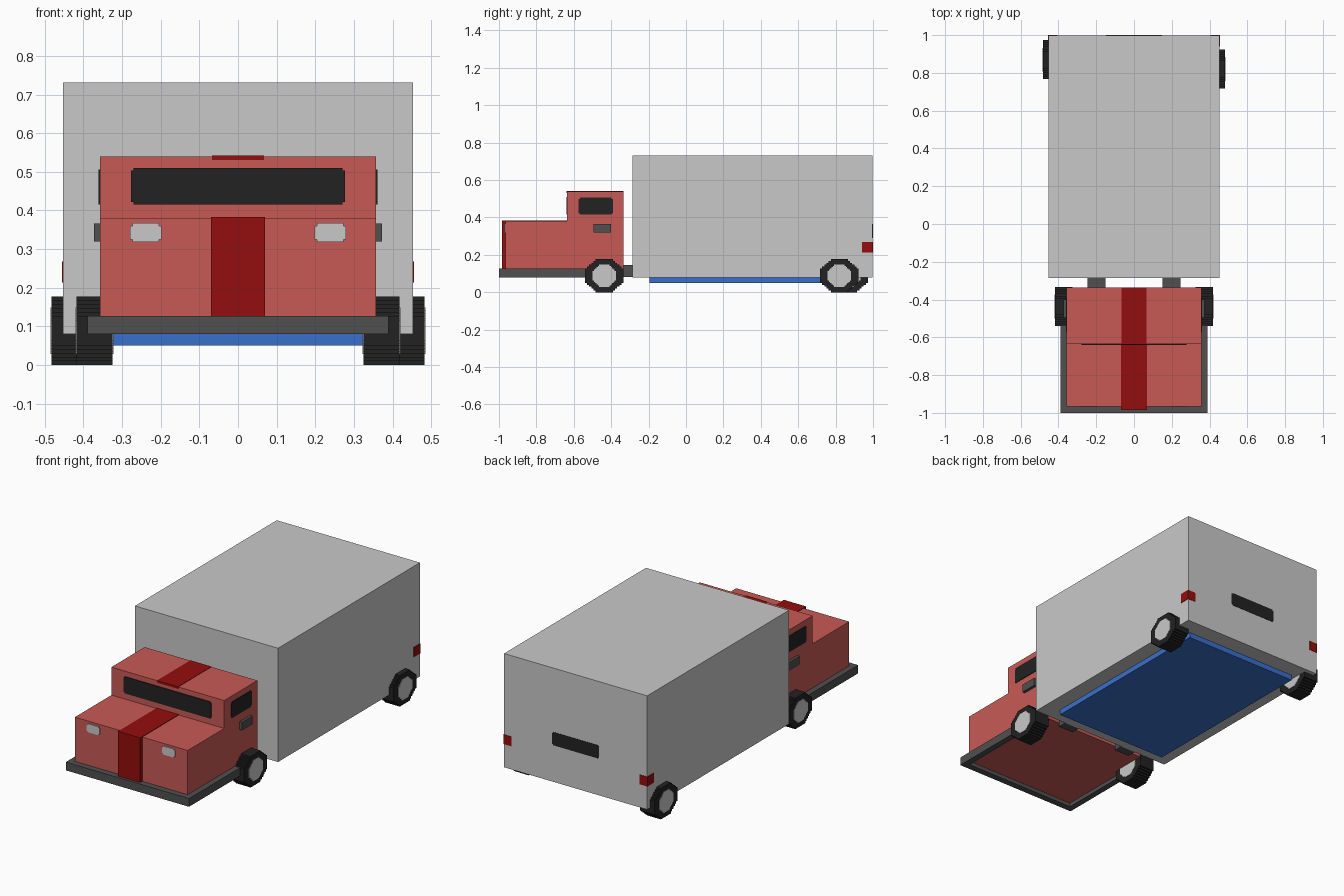
import bpy, bmesh

if "Cube" in bpy.data.objects:
    bpy.data.objects.remove(bpy.data.objects["Cube"])


def material(name, rgb):
    m = bpy.data.materials.new(name)
    m.diffuse_color = (*rgb, 1)
    m.use_nodes = True
    m.node_tree.nodes["Principled BSDF"].inputs["Base Color"].default_value = m.diffuse_color
    return m


RED = material("cab red", (0.578, 0.102, 0.091))
DARK_RED = material("dark red", (0.296, 0.004, 0.004))
GREY = material("light grey", (0.584, 0.584, 0.584))
DARK_GREY = material("dark grey", (0.08, 0.08, 0.08))
BLACK = material("black", (0.016, 0.016, 0.016))
BLUE = material("blue", (0.042, 0.162, 0.604))


def prism(name, pts, axis, a, b, mat):
    """Extrude a 2D outline along an axis from a to b."""
    def place(p, t):
        q = list(p)
        q.insert("xyz".index(axis), t)
        return q
    bm = bmesh.new()
    face = bm.faces.new([bm.verts.new(place(p, a)) for p in pts])
    new = bmesh.ops.extrude_face_region(bm, geom=[face])["geom"]
    for v in new:
        if isinstance(v, bmesh.types.BMVert):
            v.co["xyz".index(axis)] = b
    bmesh.ops.recalc_face_normals(bm, faces=bm.faces)
    me = bpy.data.meshes.new(name)
    bm.to_mesh(me)
    bm.free()
    me.materials.append(mat)
    ob = bpy.data.objects.new(name, me)
    bpy.context.collection.objects.link(ob)
    return ob


def box(name, x0, x1, y0, y1, z0, z1, mat):
    return prism(name, [(x0, y0), (x1, y0), (x1, y1), (x0, y1)], "z", z0, z1, mat)


def notched(u0, u1, v0, v1, s=0.007):
    """Rectangle with small stepped corners."""
    return [(u0 + s, v0), (u1 - s, v0), (u1 - s, v0 + s), (u1, v0 + s),
            (u1, v1 - s), (u1 - s, v1 - s), (u1 - s, v1), (u0 + s, v1),
            (u0 + s, v1 - s), (u0, v1 - s), (u0, v0 + s), (u0 + s, v0 + s)]


def stepped_octagon(cu, cv, ru, rv, n=5, c=0.44):
    """Octagon whose diagonal sides are little stairs."""
    d = (1 - c) / n
    quad = [(1, c)]
    for i in range(n):
        quad += [(1 - (i + 1) * d, c + i * d), (1 - (i + 1) * d, c + (i + 1) * d)]
    pts = []
    for _ in range(4):
        pts += quad
        quad = [(-v, u) for u, v in quad]
    return [(cu + u * ru, cv + v * rv) for u, v in pts]


# Cargo box and blue floor pan beneath it
box("cargo_box", -0.453, 0.453, -0.285, 0.998, 0.08, 0.731, GREY)
box("floor_pan", -0.36, 0.36, -0.195, 0.90, 0.05, 0.082, BLUE)

# Cab: stepped side profile (y, z)
prism("cab", [(-0.965, 0.102), (-0.335, 0.102), (-0.335, 0.54),
              (-0.635, 0.54), (-0.635, 0.38), (-0.965, 0.38)], "x", -0.357, 0.357, RED)

# Bumper frame wrapped round the front and sides of the cab
prism("bumper_frame", [(-0.39, -1.0), (0.39, -1.0), (0.39, -0.335), (0.355, -0.335),
                       (0.355, -0.963), (-0.355, -0.963), (-0.355, -0.335), (-0.39, -0.335)],
      "z", 0.08, 0.127, DARK_GREY)

# Centre stripe: front, hood and roof
box("front_stripe", -0.07, 0.07, -0.985, -0.964, 0.127, 0.383, DARK_RED)
box("hood_stripe", -0.07, 0.07, -0.966, -0.635, 0.378, 0.383, DARK_RED)
box("roof_stripe", -0.067, 0.067, -0.638, -0.335, 0.53, 0.542, DARK_RED)

# Windscreen and rear plate
prism("windscreen", notched(-0.277, 0.277, 0.415, 0.51), "y", -0.64, -0.632, BLACK)
prism("rear_plate", notched(-0.148, 0.148, 0.29, 0.365), "y", 0.993, 1.0, BLACK)

for s, side in ((-1, "left"), (1, "right")):
    # Lights
    prism("headlight_" + side, notched(s * 0.239 - 0.041, s * 0.239 + 0.041, 0.318, 0.367),
          "y", -0.97, -0.962, GREY)
    x0, x1 = sorted((s * 0.405, s * 0.456))
    box("tail_light_" + side, x0, x1, 0.94, 1.0, 0.213, 0.268, DARK_RED)
    # Side window and door handle
    prism("side_window_" + side, notched(-0.575, -0.39, 0.415, 0.506), "x",
          s * 0.354, s * 0.361, BLACK)
    x0, x1 = sorted((s * 0.355, s * 0.373))
    box("door_handle_" + side, x0, x1, -0.495, -0.4, 0.32, 0.366, DARK_GREY)
    # Chassis rail joining cab and box
    x0, x1 = sorted((s * 0.15, s * 0.246))
    box("chassis_rail_" + side, x0, x1, -0.34, -0.28, 0.082, 0.145, DARK_GREY)
    # Wheels with hubs on both faces; the rear pair is slightly staggered
    rear_y = 0.82 if s > 0 else 0.87
    for end, y, inner, outer in (("front", -0.437, 0.325, 0.418), ("rear", rear_y, 0.39, 0.482)):
        prism(f"{end}_wheel_{side}", stepped_octagon(y, 0.0885, 0.1035, 0.0885), "x",
              s * inner, s * outer, BLACK)
        prism(f"{end}_hub_{side}", stepped_octagon(y, 0.0885, 0.063, 0.06), "x",
              s * (inner - 0.003), s * (outer + 0.003), GREY)
